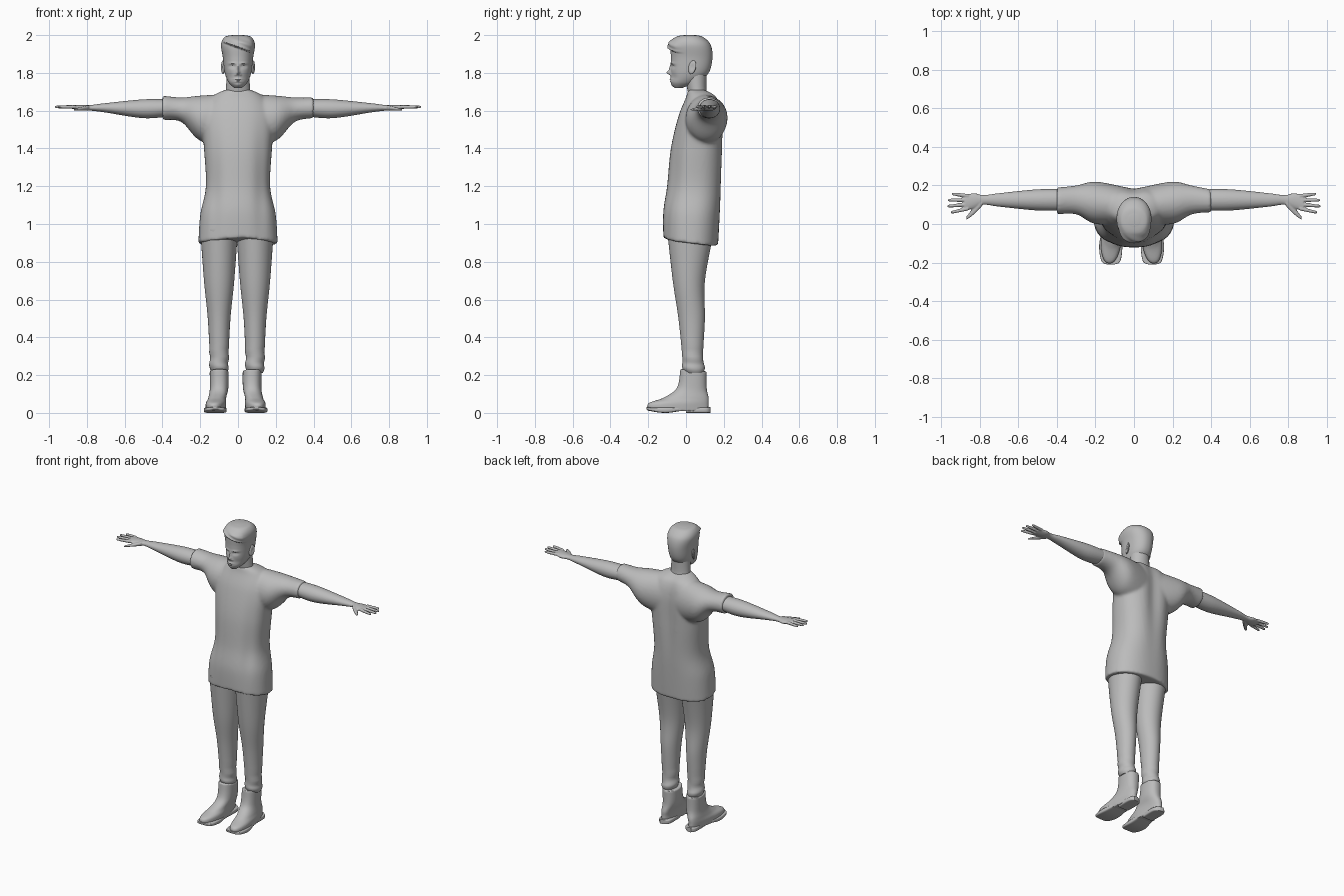
import bpy, bmesh, math
from mathutils import Vector

if "Cube" in bpy.data.objects:
    bpy.data.objects.remove(bpy.data.objects["Cube"])

grey = bpy.data.materials.new("plain grey")
grey.use_nodes = True
grey.diffuse_color = (.5, .5, .5, 1)
grey.node_tree.nodes["Principled BSDF"].inputs["Base Color"].default_value = grey.diffuse_color

SIDES = {"right": -1, "left": 1}


def clamp(value):
    return max(0, min(1, value))


def bump(u, v, width, height):
    """Soft round hill that is highest where u and v are zero."""
    return math.exp(-(u / width) ** 2 - (v / height) ** 2)


def spline(before, start, end, after, t):
    """Catmull-Rom curve from start to end."""
    leave, arrive = (end - before) / 2, (after - start) / 2
    ease = t * t * (3 - 2 * t)
    return start + (end - start) * ease + leave * t * (1 - t) ** 2 - arrive * t * t * (1 - t)


def smooth_sections(rows, steps):
    padded = [rows[0]] + rows + [rows[-1]]
    result = []
    for group in zip(padded, padded[1:], padded[2:], padded[3:]):
        for step in range(steps):
            result.append([spline(*values, step / steps) for values in zip(*group)])
    return result + [rows[-1]]


def squash(value, power):
    return math.copysign(abs(value) ** (2 / power), value)


def loft(bm, axis, rows, segments=32, power=2, steps=8, side=1):
    """Skin rounded sections: (position, low a, high a, low b, high b)."""
    rings = []
    for position, a_low, a_high, b_low, b_high in smooth_sections(rows, steps):
        ring = []
        for k in range(segments):
            angle = math.tau * k / segments
            a = (a_low + a_high) / 2 + (a_high - a_low) / 2 * squash(math.cos(angle), power)
            b = (b_low + b_high) / 2 + (b_high - b_low) / 2 * squash(math.sin(angle), power)
            places = {"x": (position, a, b), "y": (a, position, b), "z": (a, b, position)}
            x, y, z = places[axis]
            ring.append(bm.verts.new((x * side, y, z)))
        rings.append(ring)
    for lower, upper in zip(rings, rings[1:]):
        for k in range(segments):
            bm.faces.new((lower[k - 1], lower[k], upper[k], upper[k - 1]))
    bm.faces.new(rings[0])
    bm.faces.new(rings[-1])


def symmetric(rows):
    """Turn (height, half width, front, back) into loft sections."""
    return [(height, -width, width, front, back) for height, width, front, back in rows]


def shifted(rows, offset):
    return [(t, low + offset, high + offset, *rest) for t, low, high, *rest in rows]


def finish(name, bm, voxel=0, smooth=0):
    bmesh.ops.recalc_face_normals(bm, faces=bm.faces)
    mesh = bpy.data.meshes.new(name)
    bm.to_mesh(mesh)
    bm.free()
    mesh.materials.append(grey)
    obj = bpy.data.objects.new(name, mesh)
    bpy.context.collection.objects.link(obj)
    for other in bpy.context.selected_objects:
        other.select_set(False)
    obj.select_set(True)
    bpy.context.view_layer.objects.active = obj
    if voxel:
        blend = obj.modifiers.new("blend", "REMESH")
        blend.mode, blend.voxel_size, blend.use_smooth_shade = "VOXEL", voxel, True
        soften = obj.modifiers.new("soften", "SMOOTH")
        soften.iterations = smooth
    bpy.ops.object.shade_smooth_by_angle(angle=math.radians(45))


# Shirt: draped body and two sleeves blended into one surface
bm = bmesh.new()
body = symmetric([(.9, .21, -.12, .17), (1.05, .2, -.12, .18), (1.2, .17, -.1, .19),
                  (1.4, .18, -.08, .2), (1.57, .19, -.04, .2), (1.67, .14, 0, .17),
                  (1.71, .07, .01, .11)])
loft(bm, "z", body, segments=64, power=2.3)
for v in bm.verts:
    x, y, z = v.co
    # Hem rises towards the front, most of all in the middle
    hem = clamp((1.2 - z) * 3)
    v.co.z += hem * (.02 * bump(x, min(y, 0) + .1, .08, .1) - .13 * y)
    if y > .08:  # hollow down the spine
        v.co.y -= .02 * bump(x, z - 1.5, .05, .3)
    else:  # soft folds hanging from the chest
        v.co.y += .008 * bump(abs(x) - .12, z - 1.2, .03, .3)
sleeve = [(.04, 0, .19, 1.4, 1.69), (.2, 0, .22, 1.44, 1.68), (.3, .05, .2, 1.54, 1.67)]
cuffs = {"left": (.4, .06, .18, 1.56, 1.67), "right": (.4, .05, .19, 1.55, 1.68)}
for label, side in SIDES.items():
    loft(bm, "x", sleeve + [cuffs[label]], side=side)
finish("shirt", bm, voxel=.009, smooth=6)

# Arms with hands
arm = [(.36, .07, .18, 1.57, 1.66), (.5, .07, .18, 1.56, 1.66), (.7, .09, .16, 1.59, 1.64),
       (.78, .1, .15, 1.6, 1.63), (.83, .08, .16, 1.6, 1.63), (.88, .07, .15, 1.61, 1.63)]
thumb = [(.79, .09, .13, 1.6, 1.63), (.83, .05, .09, 1.6, 1.62), (.87, .02, .04, 1.6, 1.61)]
for label, side in SIDES.items():
    bm = bmesh.new()
    loft(bm, "x", arm, side=side)
    loft(bm, "x", thumb, segments=12, side=side)
    for finger in range(4):  # fan of fingers, longest in the middle
        reach = .11 - .01 * (finger - 1.4) ** 2
        rows = []
        for along, radius in ((0, .01), (.6, .009), (.95, .007), (1, .003)):
            y = .08 + .022 * finger + along * (.01 * finger - .02)
            rows.append((.86 + reach * along, y - radius, y + radius, 1.62 - radius, 1.62 + radius))
        loft(bm, "x", rows, segments=12, side=side)
    finish(label + "_arm", bm, voxel=.004, smooth=3)

# Trousers and boots
leg = [(.21, .06, .14, 0, .09), (.24, .05, .15, -.02, .1), (.3, .05, .15, -.02, .09),
       (.5, .04, .16, -.04, .1), (.7, .02, .18, -.07, .1), (.97, 0, .2, -.1, .15)]
boot = [(.01, .06, .17, -.2, .12), (.05, .06, .17, -.2, .12), (.08, .06, .16, -.12, .12),
        (.13, .05, .15, -.05, .11), (.22, .05, .15, -.03, .11)]
sole = [(-.21, .1, .14, .02, .03), (-.19, .07, .17, .01, .03), (-.1, .06, .18, 0, .03),
        (.02, .07, .15, .02, .03)]
heel = [(0, .07, .15, 0, .03), (.1, .07, .15, 0, .03), (.13, .1, .13, 0, .03)]
for label, side in SIDES.items():
    inward = -.01 if label == "left" else 0
    bm = bmesh.new()
    loft(bm, "z", shifted(leg, inward), segments=40, side=side)
    for v in bm.verts:  # wrinkles gathered above the boot
        x, y, z = v.co
        v.co.x += .003 * math.sin(90 * z + 12 * y) * bump(z - .28, 0, .07, 1)
    finish(label + "_trouser_leg", bm)

    inward *= 2.5
    bm = bmesh.new()
    loft(bm, "z", shifted(boot, inward), segments=40, power=2.3, side=side)
    middle = side * (.11 + inward)
    for v in bm.verts:  # narrow the heel, turn the toe out, lift the tongue
        x, y, z = v.co
        v.co.x -= (x - middle) * bump(y - .1, z, .12, .09) / 4
        v.co.x += side * clamp(-y - .05) * .08
        v.co.z += .012 * bump(y + .02, z - .22, .03, .02)
    finish(label + "_boot", bm, voxel=.005, smooth=3)

    bm = bmesh.new()
    for part in (sole, heel):
        loft(bm, "y", shifted(part, inward), power=5, side=side)
    finish(label + "_boot_sole", bm)

# Neck
bm = bmesh.new()
neck = symmetric([(1.66, .08, .03, .14), (1.7, .065, .01, .11), (1.82, .06, -.01, .11)])
loft(bm, "z", neck, segments=40)
finish("neck", bm)

# Head: skull, then facial features pushed along y
skull = symmetric([(1.72, .02, -.06, -.02), (1.75, .05, -.08, .06), (1.8, .07, -.08, .12),
                   (1.88, .08, -.08, .14), (1.95, .09, -.08, .13), (1.99, .07, -.05, .09),
                   (2, .03, -.01, .05)])
features = {  # sideways, height, width, tallness, push
    "nose tip": (0, 1.8, .01, .01, -.02),
    "nose bridge": (0, 1.82, .007, .02, -.01),
    "nostril": (.013, 1.79, .006, .006, -.006),
    "eye socket": (.03, 1.834, .016, .009, .01),
    "eyeball": (.03, 1.832, .01, .005, -.005),
    "eyebrow": (.03, 1.85, .02, .006, -.005),
    "upper lip": (0, 1.766, .02, .004, -.006),
    "lower lip": (0, 1.754, .02, .004, -.005),
    "chin": (0, 1.735, .02, .01, -.004),
    "hollow cheek": (.04, 1.775, .02, .02, .005),
}
bm = bmesh.new()
loft(bm, "z", skull, segments=128, power=2.2, steps=16)
for v in bm.verts:
    x, y, z = v.co
    if y < 0:
        for sideways, height, width, tallness, push in features.values():
            v.co.y += push * bump(abs(x) - sideways, z - height, width, tallness)
        # Swept fringe standing proud of the forehead
        hairline = 1.93 - .35 * x
        rise = clamp((z - hairline) / .008) * clamp((2 - z) / .04) * clamp(-y / .04)
        v.co.y -= rise * (.016 + .003 * math.sin(70 * x + 160 * z))
finish("head", bm)

# Ears
for label, side in SIDES.items():
    bm = bmesh.new()
    bmesh.ops.create_uvsphere(bm, u_segments=24, v_segments=16, radius=1)
    for v in bm.verts:
        x, y, z = v.co
        dish = .006 * bump(y, z, .5, .5) if x * side > 0 else 0
        v.co = Vector((side * (.08 - dish + .006 * y) + .009 * x,
                       .033 + .02 * y + .006 * z, 1.83 + .036 * z))
    finish(label + "_ear", bm)
